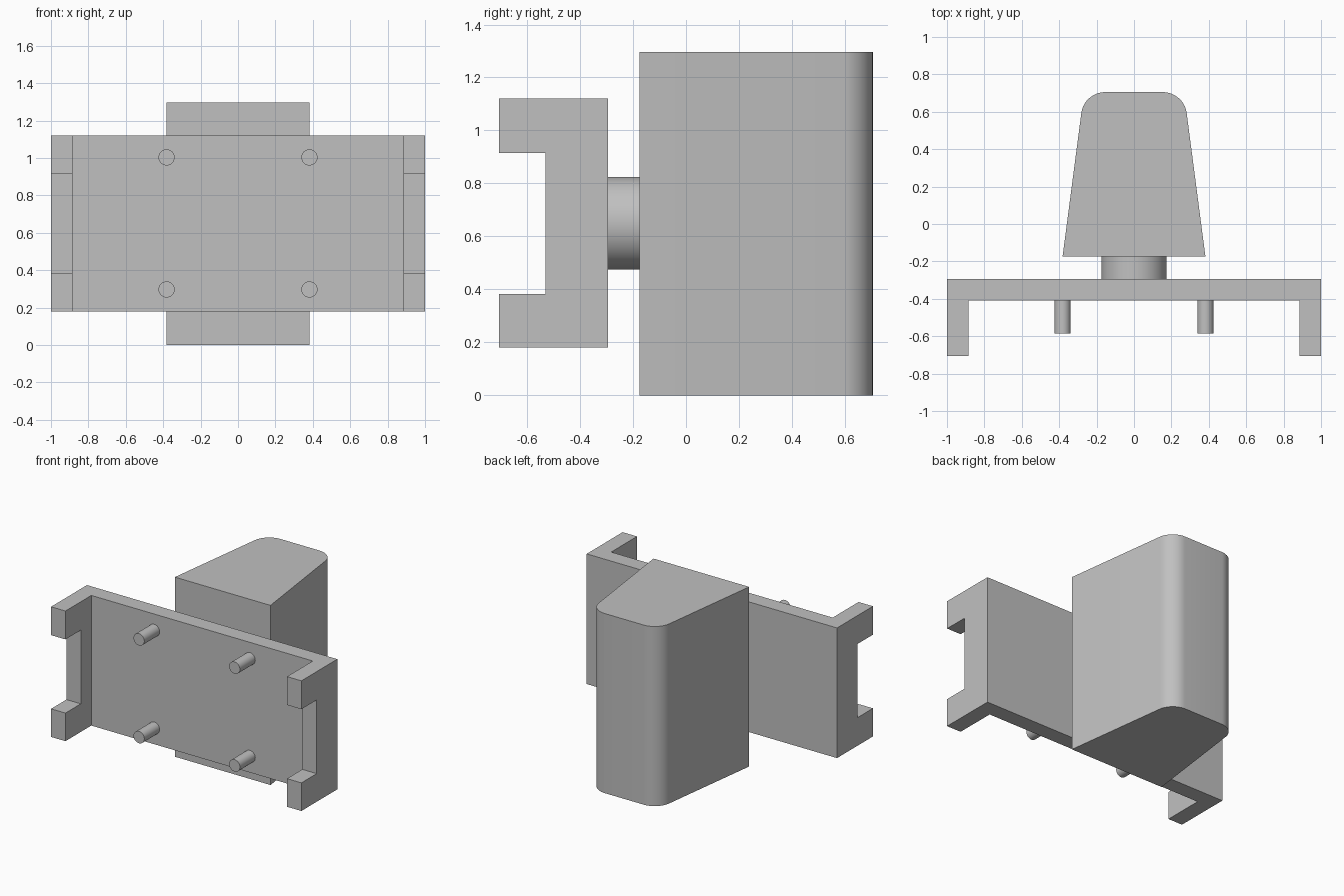
import bpy
import bmesh
import math
from mathutils import Matrix

cube = bpy.data.objects.get("Cube")
if cube:
    bpy.data.objects.remove(cube, do_unlink=True)

grey = bpy.data.materials.new("plain grey")
grey.use_nodes = True
colour = (0.53, 0.53, 0.53, 1)
grey.diffuse_color = colour
grey.node_tree.nodes["Principled BSDF"].inputs["Base Color"].default_value = colour


def finish(name, bm):
    bmesh.ops.recalc_face_normals(bm, faces=bm.faces)
    mesh = bpy.data.meshes.new(name)
    bm.to_mesh(mesh)
    bm.free()
    mesh.materials.append(grey)
    obj = bpy.data.objects.new(name, mesh)
    bpy.context.collection.objects.link(obj)
    return obj


def smooth(obj):
    bpy.ops.object.select_all(action="DESELECT")
    obj.select_set(True)
    bpy.context.view_layer.objects.active = obj
    bpy.ops.object.shade_smooth_by_angle(angle=math.radians(30))


def prism(name, outline, z0, z1, rounded_y=None, radius=0.1):
    """Extrude an xy outline upward; round upright edges lying at rounded_y."""
    bm = bmesh.new()
    face = bm.faces.new([bm.verts.new((x, y, z0)) for x, y in outline])
    top = bmesh.ops.extrude_face_region(bm, geom=[face])["geom"]
    bmesh.ops.translate(bm, vec=(0, 0, z1 - z0),
                        verts=[g for g in top if isinstance(g, bmesh.types.BMVert)])
    if rounded_y is not None:
        edges = [e for e in bm.edges
                 if all(abs(v.co.y - rounded_y) < 1e-4 for v in e.verts)
                 and abs(e.verts[0].co.z - e.verts[1].co.z) > 0.1]
        bmesh.ops.bevel(bm, geom=edges, offset=radius, offset_type="OFFSET",
                        segments=10, profile=0.5, affect="EDGES")
    return finish(name, bm)


def rod(name, x, z, radius, y0, y1):
    """Cylinder running along y."""
    bm = bmesh.new()
    place = Matrix.Translation((x, (y0 + y1) / 2, z)) @ Matrix.Rotation(math.pi / 2, 4, "X")
    bmesh.ops.create_cone(bm, cap_ends=True, segments=48, radius1=radius,
                          radius2=radius, depth=y1 - y0, matrix=place)
    smooth(finish(name, bm))


# Channel-shaped bracket with a notch through both side flanges
half = [(1, -0.295), (1, -0.705), (0.885, -0.705), (0.885, -0.41)]
bracket = prism("bracket", half + [(-x, y) for x, y in reversed(half)], 0.18, 1.12)
notch = prism("notch_cutter", [(-1.2, -0.9), (1.2, -0.9), (1.2, -0.53), (-1.2, -0.53)],
              0.383, 0.915)
notch.hide_render = True
notch.hide_viewport = True
cut = bracket.modifiers.new("flange_notch", "BOOLEAN")
cut.operation = "DIFFERENCE"
cut.solver = "EXACT"
cut.object = notch

# Four locating pegs
for side, x in (("left", 0.382), ("right", -0.382)):
    for level, z in (("lower", 0.297), ("upper", 1.003)):
        rod(f"{level}_{side}_peg", x, z, 0.043, -0.585, -0.41)

# Round neck joining bracket and block
rod("neck", 0, 0.65, 0.175, -0.295, -0.175)

# Tapered block with rounded rear edges
block = prism("tapered_block", [(-0.382, -0.175), (0.382, -0.175),
                                (0.267, 0.705), (-0.267, 0.705)], 0, 1.297, 0.705, 0.11)
smooth(block)
